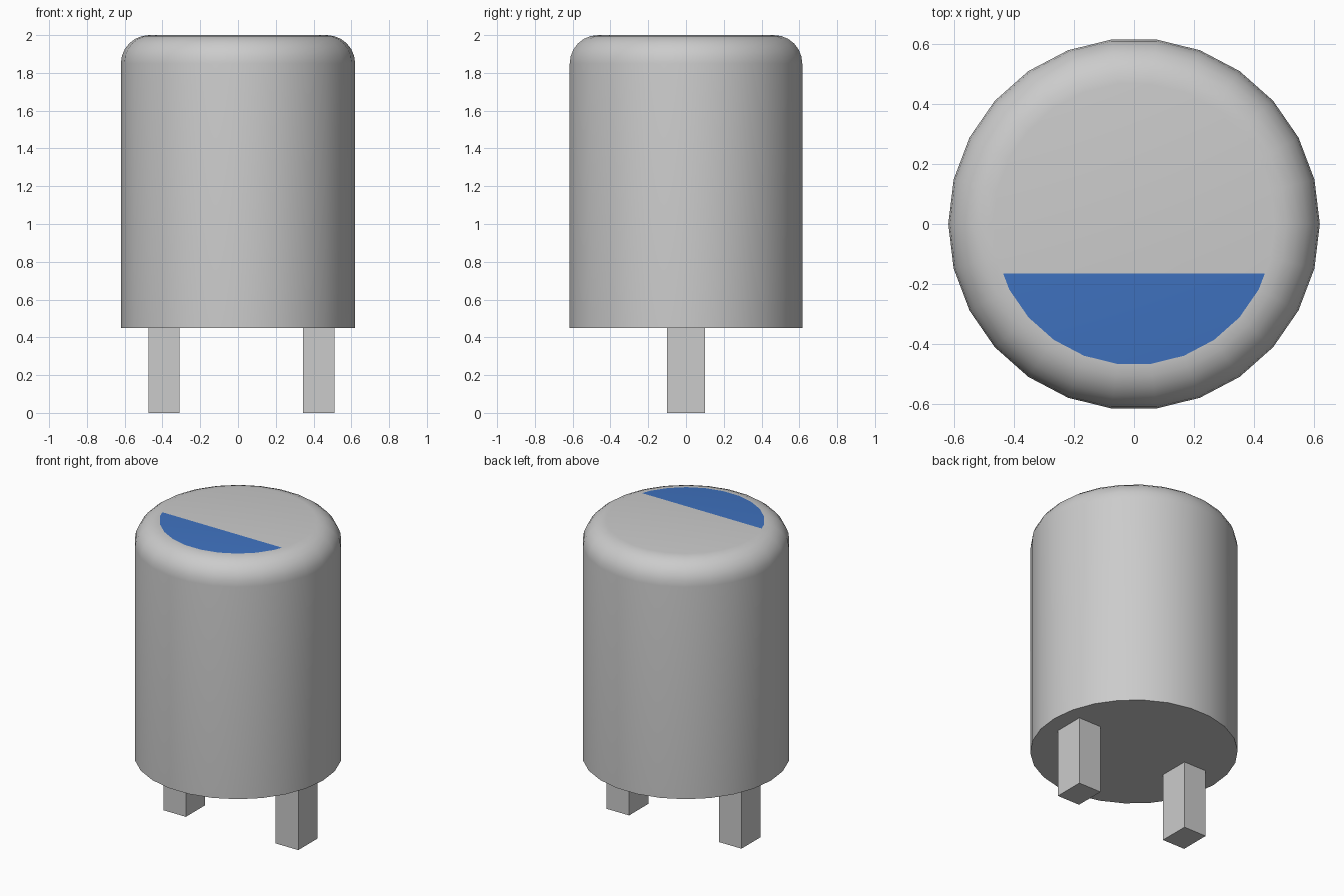
import bpy, bmesh
from math import sin, cos, pi, radians

if "Cube" in bpy.data.objects:
    bpy.data.objects.remove(bpy.data.objects["Cube"])

SIDES, RADIUS, ROUND, STEPS = 26, 0.62, 0.15, 6
BOTTOM, TOP = 0.45, 2.0


def make_object(name, bm):
    mesh = bpy.data.meshes.new(name)
    bm.to_mesh(mesh)
    bm.free()
    obj = bpy.data.objects.new(name, mesh)
    bpy.context.collection.objects.link(obj)
    return obj


# Can: profile with a rounded shoulder, turned into rings
profile = [(RADIUS, BOTTOM)]
for i in range(STEPS + 1):
    a = i / STEPS * pi / 2
    profile.append((RADIUS - ROUND + ROUND * cos(a), TOP - ROUND + ROUND * sin(a)))

bm = bmesh.new()
rings = [[bm.verts.new((r * cos(2 * pi * k / SIDES), r * sin(2 * pi * k / SIDES), z))
          for k in range(SIDES)] for r, z in profile]
for low, high in zip(rings, rings[1:]):
    for k in range(SIDES):
        n = (k + 1) % SIDES
        bm.faces.new((low[k], low[n], high[n], high[k]))
bm.faces.new(rings[0][::-1])
top = bm.faces.new(rings[-1])

# Polarity stripe: cut the flat top along a chord and colour the front piece
bmesh.ops.bisect_plane(bm, geom=[top] + list(top.edges) + list(top.verts),
                       plane_co=(0, -0.165, 0), plane_no=(0, 1, 0))
for f in bm.faces:
    if all(v.co.z > TOP - 1e-4 for v in f.verts) and f.calc_center_median().y < -0.2:
        f.material_index = 1

can = make_object("can", bm)
blue = bpy.data.materials.new("stripe_blue")
blue.diffuse_color = (0.05, 0.17, 0.53, 1)
blue.use_nodes = True
blue.node_tree.nodes["Principled BSDF"].inputs["Base Color"].default_value = blue.diffuse_color
can.data.materials.append(None)
can.data.materials.append(blue)
bpy.context.view_layer.objects.active = can
can.select_set(True)
bpy.ops.object.shade_smooth_by_angle(angle=radians(30))

# Terminal legs: two box pins under the can
for name, x in (("left_leg", -0.3925), ("right_leg", 0.4275)):
    bm = bmesh.new()
    bmesh.ops.create_cube(bm, size=1)
    bmesh.ops.scale(bm, vec=(0.165, 0.2, BOTTOM), verts=bm.verts)
    leg = make_object(name, bm)
    leg.location = (x, 0, BOTTOM / 2)
